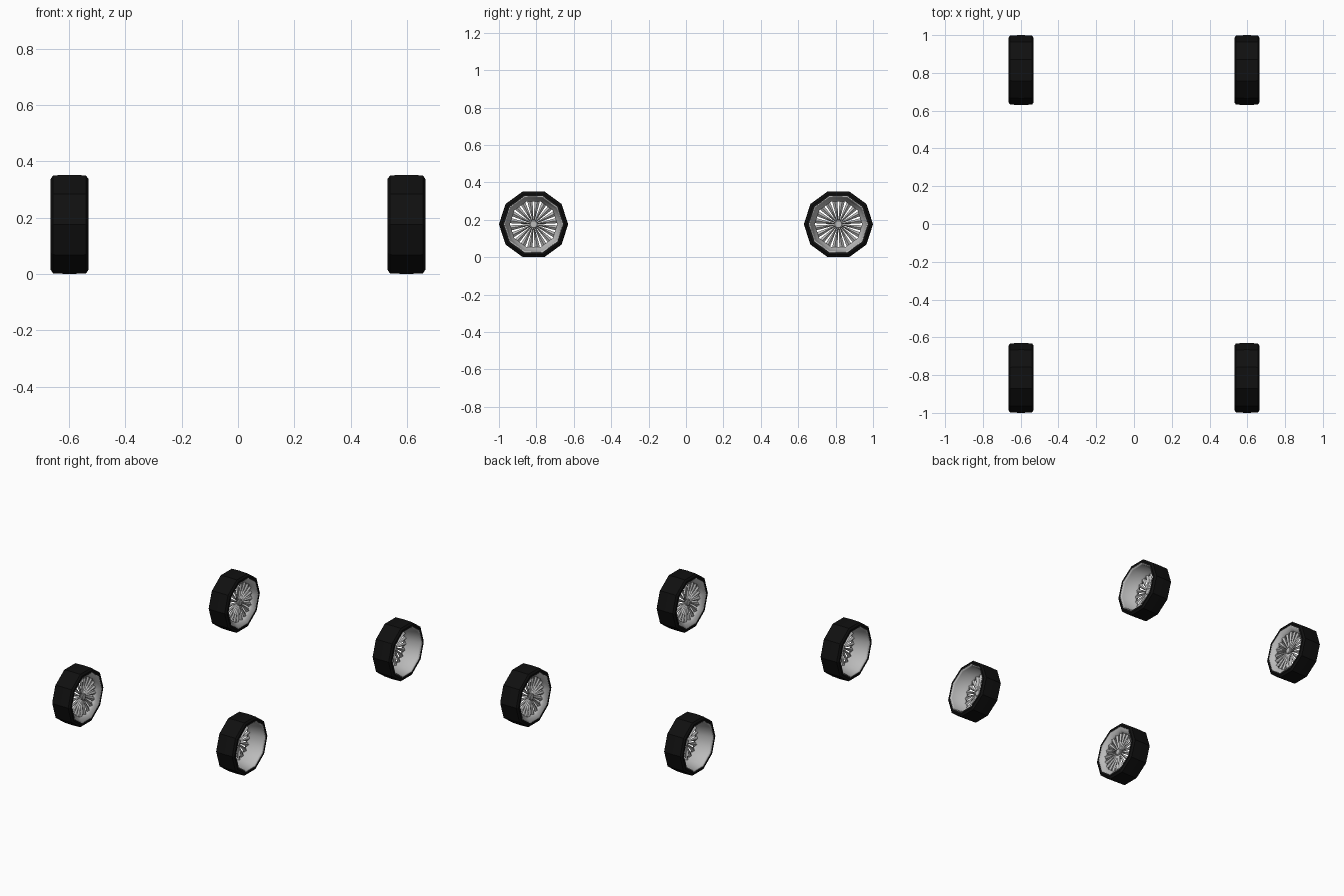
import bpy, bmesh
from math import sin, cos, pi, radians

if "Cube" in bpy.data.objects:
    bpy.data.objects.remove(bpy.data.objects["Cube"])

SIDES, SPOKES = 10, 20
CX, CY, CZ = 0.598, 0.815, 0.176


def material(name, v):
    m = bpy.data.materials.new(name)
    m.diffuse_color = (v, v, v, 1)
    m.use_nodes = True
    m.node_tree.nodes["Principled BSDF"].inputs["Base Color"].default_value = m.diffuse_color
    return m


rubber = material("rubber", 0.005)
metal = material("metal", 0.5)


def lathe(bm, profile, sides, closed=True):
    """Spin (x, r) points about the x axis; the first vertex points along +y."""
    rings = [[bm.verts.new((x, r * cos(2 * pi * i / sides), r * sin(2 * pi * i / sides)))
              for x, r in profile] for i in range(sides)]
    n = len(profile)
    for i in range(sides):
        a, b = rings[i], rings[(i + 1) % sides]
        for j in range(n if closed else n - 1):
            k = (j + 1) % n
            bm.faces.new((a[j], a[k], b[k], b[j]))


def spoke(bm, angle):
    """Tapered blade with a ridge on both sides, from the hub to the rim."""
    c, s = cos(angle), sin(angle)
    sections = []
    for r, w, x, t in ((0.016, 0.0022, -0.032, 0.008), (0.07, 0.008, -0.034, 0.008),
                       (0.110, 0.0125, -0.036, 0.009), (0.128, 0.0135, -0.036, 0.010)):
        pts = [(x + t, 0), (x, w), (x - t, 0), (x, -w)]
        sections.append([bm.verts.new((px, r * c - o * s, r * s + o * c)) for px, o in pts])
    for a, b in zip(sections, sections[1:]):
        for j in range(4):
            k = (j + 1) % 4
            bm.faces.new((a[j], a[k], b[k], b[j]))
    bm.faces.new(sections[0])
    bm.faces.new(sections[-1])


def finish(bm, name, mat, smooth):
    bmesh.ops.recalc_face_normals(bm, faces=bm.faces[:])
    me = bpy.data.meshes.new(name)
    bm.to_mesh(me)
    bm.free()
    me.materials.append(mat)
    for p in me.polygons:
        p.use_smooth = smooth
    return me


# Tyre: chamfered ten-sided ring
bm = bmesh.new()
lathe(bm, [(-0.067, 0.158), (-0.067, 0.170), (-0.058, 0.183), (0, 0.185),
           (0.058, 0.183), (0.067, 0.170), (0.067, 0.158)], SIDES)
tyre = finish(bm, "tyre", rubber, False)

# Rim: deep dish outside, shallow inside
bm = bmesh.new()
lathe(bm, [(0.066, 0.159), (0.066, 0.154), (0.054, 0.150), (-0.020, 0.137), (-0.028, 0.127),
           (-0.044, 0.127), (-0.050, 0.138), (-0.066, 0.154), (-0.066, 0.159)], SIDES)
rim = finish(bm, "rim", metal, True)

# Spokes and hub
bm = bmesh.new()
for i in range(SPOKES):
    spoke(bm, 2 * pi * (i + 0.5) / SPOKES)
spokes = finish(bm, "spokes", metal, False)
bm = bmesh.new()
lathe(bm, [(-0.046, 0.0001), (-0.046, 0.018), (-0.042, 0.022), (-0.026, 0.022),
           (-0.022, 0.018), (-0.022, 0.0001)], 20)
hub = finish(bm, "hub", metal, False)

# Four wheels, dish facing outward
for sx, side in ((1, "right"), (-1, "left")):
    for sy, end in ((-1, "front"), (1, "back")):
        for me in (tyre, rim, spokes, hub):
            ob = bpy.data.objects.new(f"{end}_{side}_{me.name}", me)
            ob.location = (sx * CX, sy * CY, CZ)
            ob.rotation_euler = (0, 0, 0 if sx > 0 else pi)
            bpy.context.collection.objects.link(ob)
